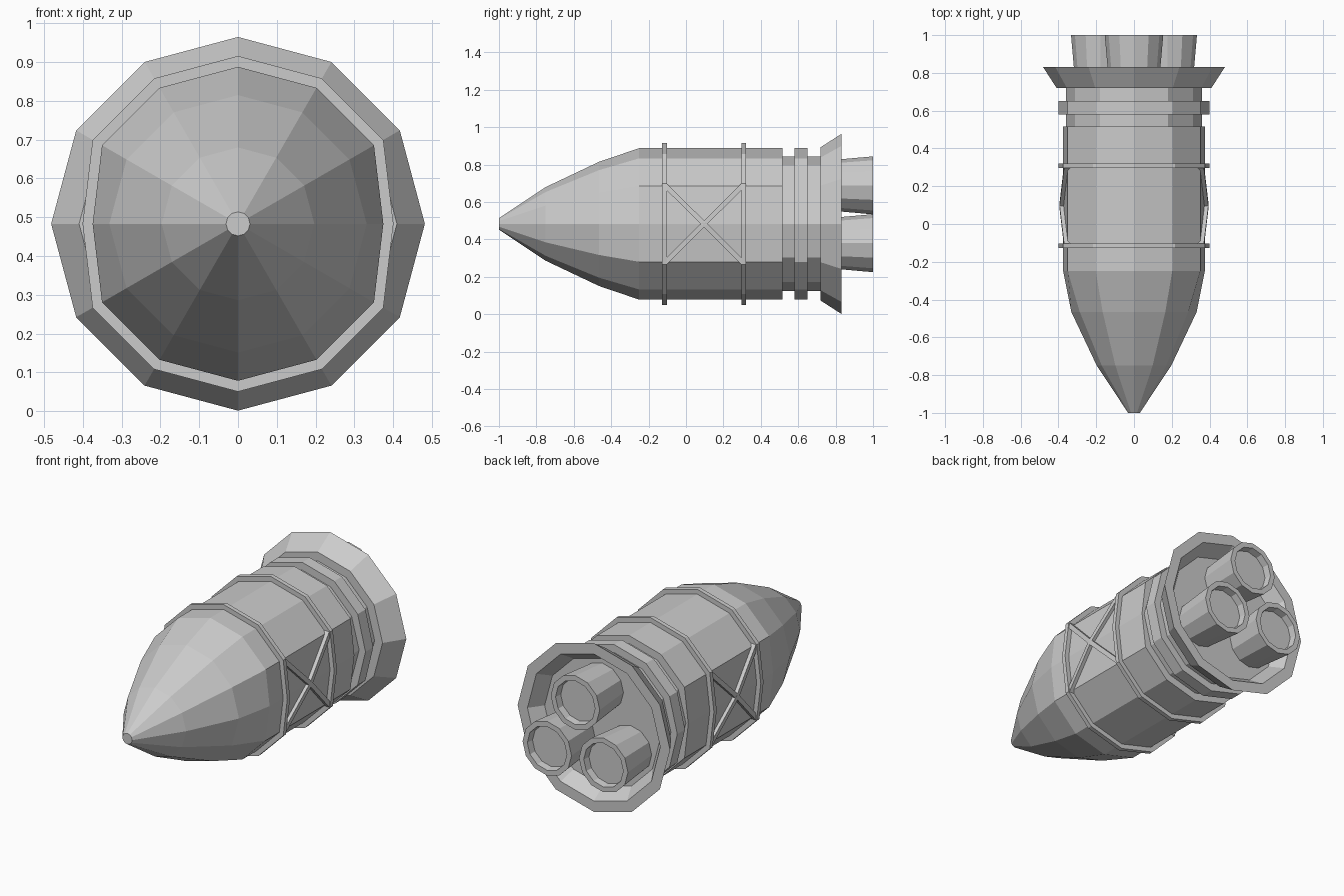
import bpy
import bmesh
import math
from mathutils import Vector

AXIS_Z = 0.483   # height of the long axis
SIDES = 12

old = bpy.data.objects.get("Cube")
if old:
    bpy.data.objects.remove(old, do_unlink=True)

grey = bpy.data.materials.new("plain_grey")
grey.use_nodes = True
colour = (0.6, 0.6, 0.6, 1)
grey.diffuse_color = colour
grey.node_tree.nodes["Principled BSDF"].inputs["Base Color"].default_value = colour


def finish(name, bm):
    bmesh.ops.recalc_face_normals(bm, faces=bm.faces)
    mesh = bpy.data.meshes.new(name)
    bm.to_mesh(mesh)
    bm.free()
    mesh.materials.append(grey)
    obj = bpy.data.objects.new(name, mesh)
    bpy.context.collection.objects.link(obj)
    return obj


def lathe(name, profile, cx=0, cz=AXIS_Z, closed=False):
    """Sweep (y, radius[, side radius]) points around the long axis."""
    bm = bmesh.new()
    rings = []
    for y, r, *side in profile:
        ring = []
        for i in range(SIDES):
            a = math.tau * i / SIDES
            # the two sideways corners may be pulled in
            rr = side[0] if side and i % (SIDES // 2) == SIDES // 4 else r
            ring.append(bm.verts.new((cx + rr * math.sin(a), y, cz + rr * math.cos(a))))
        rings.append(ring)
    pairs = list(zip(rings, rings[1:]))
    if closed:
        pairs.append((rings[-1], rings[0]))
    else:
        bm.faces.new(rings[0])
        bm.faces.new(rings[-1])
    for a, b in pairs:
        for i in range(SIDES):
            j = (i + 1) % SIDES
            bm.faces.new((a[i], a[j], b[j], b[i]))
    return finish(name, bm)


def band(name, y, width, inner, outer, side_in, side_out):
    y0, y1 = y - width / 2, y + width / 2
    lathe(name, [(y0, inner, side_in), (y0, outer, side_out),
                 (y1, outer, side_out), (y1, inner, side_in)], closed=True)


def brace(name, side, slope, y0, y1):
    """Diagonal strap bent over the sideways corner of the hull."""
    rise, half, thick = 0.21, 0.013, 0.021
    run = Vector((0, y1 - y0, 2 * rise * slope))
    across = Vector((0, -run.z, run.y)).normalized() * half
    bm = bmesh.new()
    sections = []
    for t, x in ((0, 0.349), (0.5, 0.374), (1, 0.349)):
        mid = Vector((side * x, y0, AXIS_Z - rise * slope)) + run * t
        out = Vector((side * thick, 0, 0))
        inn = Vector((-side * 0.01, 0, 0))
        sections.append([bm.verts.new(p) for p in (
            mid - across + inn, mid + across + inn,
            mid + across + out, mid - across + out)])
    for a, b in zip(sections, sections[1:]):
        for i in range(4):
            j = (i + 1) % 4
            bm.faces.new((a[i], a[j], b[j], b[i]))
    bm.faces.new(sections[0])
    bm.faces.new(sections[-1])
    finish(name, bm)


# Pointed nose and main hull
lathe("hull", [(-1, 0.031), (-0.75, 0.197), (-0.465, 0.332),
               (-0.25, 0.405, 0.375), (0.515, 0.405, 0.375)])

# Narrow neck behind the hull, with its collar
lathe("neck", [(0.5, 0.36), (0.735, 0.36)])
band("neck_collar", 0.615, 0.07, 0.34, 0.405, 0.34, 0.4)

# Flared skirt with a recessed floor
lathe("engine_skirt", [(0.72, 0.34), (0.72, 0.41), (0.832, 0.482),
                       (0.832, 0.42), (0.755, 0.365), (0.755, 0.3)])

# Two hoops around the hull, cross-braced on both sides
HOOPS = (-0.115, 0.308)
for label, y in zip(("front", "rear"), HOOPS):
    band(label + "_hoop", y, 0.025, 0.38, 0.433, 0.35, 0.401)
for label, side in (("left", 1), ("right", -1)):
    for way, slope in (("rising", 1), ("falling", -1)):
        brace(f"{label}_{way}_brace", side, slope, *HOOPS)

# Three engine nozzles
for i, label in enumerate(("top", "left", "right")):
    a = math.tau * i / 3
    lathe(label + "_nozzle",
          [(0.74, 0.132), (1, 0.155), (1, 0.125), (0.96, 0.12)],
          cx=0.206 * math.sin(a), cz=AXIS_Z + 0.206 * math.cos(a))
